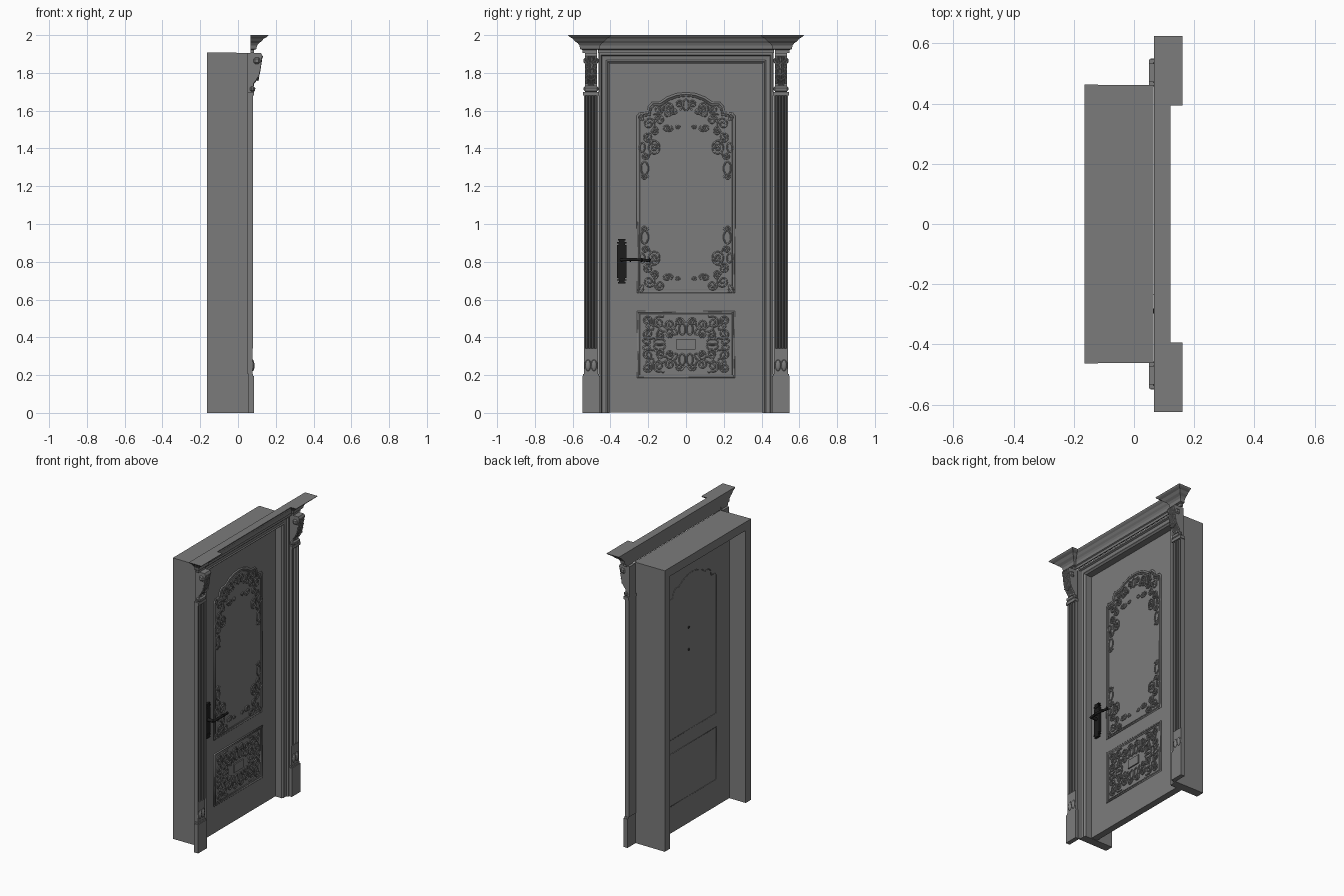
import bpy, bmesh, math
from mathutils import Vector, Matrix

cube = bpy.data.objects.get("Cube")
if cube:
    bpy.data.objects.remove(cube)


def material(name, rgb, rough):
    m = bpy.data.materials.new(name)
    m.use_nodes = True
    m.diffuse_color = (*rgb, 1)
    node = m.node_tree.nodes["Principled BSDF"]
    node.inputs["Base Color"].default_value = (*rgb, 1)
    node.inputs["Roughness"].default_value = rough
    return m


GREY = material("painted grey", (0.2, 0.2, 0.2), 0.6)
BLACK = material("black metal", (0.012, 0.012, 0.012), 0.5)


def finish(name, bm, mat=GREY):
    bmesh.ops.recalc_face_normals(bm, faces=bm.faces)
    me = bpy.data.meshes.new(name)
    bm.to_mesh(me)
    bm.free()
    me.materials.append(mat)
    ob = bpy.data.objects.new(name, me)
    bpy.context.collection.objects.link(ob)
    return ob


def loft(name, rings, mat=GREY):
    """Skin closed rings of equal length and cap both ends."""
    bm = bmesh.new()
    rows = [[bm.verts.new(p) for p in r] for r in rings]
    n = len(rows[0])
    for a, b in zip(rows, rows[1:]):
        for i in range(n):
            j = (i + 1) % n
            bm.faces.new((a[i], a[j], b[j], b[i]))
    bm.faces.new(rows[0])
    bm.faces.new(rows[-1])
    return finish(name, bm, mat)


def box(name, x, y, z, mat=GREY):
    ring = lambda h: [(x[0], y[0], h), (x[1], y[0], h), (x[1], y[1], h), (x[0], y[1], h)]
    return loft(name, [ring(z[0]), ring(z[1])], mat)


def along_y(name, profile, y0, y1):
    return loft(name, [[(x, y, z) for x, z in profile] for y in (y0, y1)])


def tubes(name, lines, radius, closed=False, mat=GREY, res=1):
    cu = bpy.data.curves.new(name, 'CURVE')
    cu.dimensions = '3D'
    cu.bevel_depth = radius
    cu.bevel_resolution = res
    cu.use_fill_caps = True
    for pts in lines:
        sp = cu.splines.new('POLY')
        sp.points.add(len(pts) - 1)
        for p, co in zip(sp.points, pts):
            p.co = (*co, 1)
        sp.use_cyclic_u = closed
    cu.materials.append(mat)
    ob = bpy.data.objects.new(name, cu)
    bpy.context.collection.objects.link(ob)
    return ob


def ball(name, at, size, mat=GREY):
    bm = bmesh.new()
    bmesh.ops.create_uvsphere(bm, u_segments=12, v_segments=8, radius=1,
                              matrix=Matrix.Translation(at) @ Matrix.Diagonal((*size, 1)))
    for f in bm.faces:
        f.smooth = True
    return finish(name, bm, mat)


# Deep jamb with a moulded front, swept as a mitred U round the opening
HALF, TOP = 0.405, 1.85
jamb = [(0, -.165), (0, .045), (.01, .055), (.018, .05), (.04, .052),
        (.045, .064), (.056, .064), (.058, -.165)]
path = [(-1, 0), (-1, 1), (1, 1), (1, 0)]
loft("door_frame", [[(x, s * (HALF + d), h * (TOP + d)) for d, x in jamb] for s, h in path])

# Door leaf
box("door_leaf", (-.045, 0), (-HALF, HALF), (0.003, TOP))

# Panel mouldings on both faces
half = [(.26, .635), (.26, 1.575), (.245, 1.588), (.205, 1.592), (.198, 1.625), (.18, 1.645),
        (.14, 1.645), (.1, 1.672), (.05, 1.69)]
arched = half + [(0, 1.695)] + [(-y, z) for y, z in reversed(half)]
lower = [(.26, .185), (.26, .54), (-.26, .54), (-.26, .185)]


def inset(outline, k, mid):
    return [(y * (1 - k / .26), z + (k if z < mid else -k)) for y, z in outline]


for label, outline, mid in (("upper", arched, 1.1), ("lower", lower, .36)):
    for k, r in ((.004, .007), (.017, .004)):
        tubes(label + "_panel_moulding", [[(0, y, z) for y, z in inset(outline, k, mid)]], r, True)
    tubes(label + "_back_moulding", [[(-.045, y, z) for y, z in outline]], .003, True)


# Scrollwork
def scroll(y, z, r, start, turn, turns=1.6):
    """Spiral that ends in a tail leaving the outer coil."""
    pts, n = [], 26
    for i in range(n + 1):
        t = i / n
        a = start + turn * t * turns * math.tau
        q = r * (.15 + .85 * t)
        pts.append((y + q * math.cos(a), z + q * math.sin(a)))
    a = start + turn * turns * math.tau
    d = Vector((-math.sin(a), math.cos(a))) * turn
    for k in (.6, 1.2):
        pts.append((pts[-1][0] + d.x * r * k * .6, pts[-1][1] + d.y * r * k * .6))
    return pts


def leaf(y, z, length, angle):
    """Small pointed loop."""
    pts = []
    for i in range(11):
        t = i / 10 * math.tau
        u, v = length * (1 - math.cos(t)) / 2, length * .28 * math.sin(t)
        pts.append((y + u * math.cos(angle) - v * math.sin(angle),
                    z + u * math.sin(angle) + v * math.cos(angle)))
    return pts


corner = [scroll(.195, 1.53, .033, 0, 1), scroll(.2, 1.46, .026, 2, -1), scroll(.165, 1.4, .034, 3, 1),
          scroll(.215, 1.36, .018, 1, -1), scroll(.14, 1.55, .026, 4, -1), scroll(.085, 1.51, .014, 2, 1),
          scroll(.22, 1.25, .016, 5, 1), scroll(.165, 1.49, .018, 0, -1), scroll(.045, 1.515, .01, 1, -1),
          leaf(.22, 1.33, .07, -1.6), leaf(.12, 1.51, .05, 3.3), leaf(.23, 1.55, .04, 1.2),
          leaf(.18, 1.44, .05, -2.4), leaf(.23, 1.43, .05, -1.5)]
crest = [scroll(.145, 1.605, .025, 1, 1), scroll(.09, 1.615, .03, 3, -1), scroll(.035, 1.635, .022, 0, 1),
         leaf(0, 1.6, .06, 1.57), leaf(.05, 1.59, .05, .4), leaf(.11, 1.575, .05, 2.6)]
mirror = lambda pts, s, flip: [(0.002, s * y, (flip - z) if flip else z) for y, z in pts]
upper = [mirror(p, s, f) for s in (1, -1) for f in (0, 2.225) for p in corner]
upper += [mirror(p, s, 0) for s in (1, -1) for p in crest]
tubes("upper_scrollwork", upper, .0045)

C = .363
quarter = [scroll(.205, C + .125, .026, 0, 1), scroll(.2, C + .055, .028, 2, -1), scroll(.145, C + .115, .03, 4, 1),
           scroll(.085, C + .105, .03, 1, -1), scroll(.135, C + .045, .022, 3, 1), scroll(.035, C + .12, .02, 5, 1),
           scroll(.085, C + .05, .015, 2, 1), leaf(.02, C + .05, .06, 1.57), leaf(.17, C + .08, .05, .6),
           leaf(.1, C + .07, .05, .5), leaf(.11, C + .012, .06, 0), leaf(.19, C + .01, .04, .3),
           leaf(.05, C + .05, .04, 1.0)]
tubes("lower_scrollwork", [mirror(p, s, f) for s in (1, -1) for f in (0, 2 * C) for p in quarter], .0045)
box("centre_plaque", (0, .008), (-.05, .05), (.335, .392))

# Fluted pilaster cross-section
flutes = [(.05, .465), (.08, .465)]
for i in range(4):
    c = .4795 + i * .0157
    flutes += [(.08, c - .006), (.066, c - .003), (.066, c + .003), (.08, c + .006)]
flutes += [(.08, .541), (.05, .541)]

corbel = [(.05, 1.905), (.122, 1.905), (.13, 1.89), (.122, 1.87), (.118, 1.83), (.11, 1.79), (.095, 1.76),
          (.082, 1.745), (.082, 1.73), (.092, 1.72), (.09, 1.705), (.08, 1.695), (.05, 1.695)]
steps = [(1.905, 0), (1.922, 0), (1.926, .012), (1.945, .016), (1.957, .025), (1.968, .04),
         (1.982, .052), (1.987, .062), (1.992, .07), (2.0, .076)]

for s, side in ((1, "left"), (-1, "right")):
    ys = lambda a, b: (s * a, s * b)
    box(side + "_plinth", (.055, .085), ys(.456, .549), (0, .195))
    box(side + "_plinth_cap", (.055, .08), ys(.46, .545), (.195, .207))
    box(side + "_lower_block", (.05, .078), ys(.465, .541), (.207, .34))
    loft(side + "_fluted_pilaster", [[(x, s * y, z) for x, y in flutes] for z in (.34, 1.68)])
    box(side + "_capital_band", (.05, .086), ys(.46, .546), (1.68, 1.70))
    for y in (.487, .519):
        ball(side + "_base_leaf", (.076, s * y, .25), (.012, .015, .03))
        tubes(side + "_base_arch", [[(.078, s * y + .019 * math.cos(a / 8 * math.pi),
                                      .235 + .045 * math.sin(a / 8 * math.pi)) for a in range(9)]], .003)
    along_y(side + "_corbel", corbel, s * .472, s * .534)
    # Carved ribs and scroll eyes on the corbel
    ribs = [[(x, s * (.503 + k * .026 * (1 - abs(z - 1.82) / .16)), z) for x, z in corbel[2:9]]
            for k in (-1, -.5, 0, .5, 1)]
    for z in (1.78, 1.81, 1.84, 1.87):
        ribs += [[(.1 + (z - 1.75) * .17, s * .503, z - .02), (.104 + (z - 1.75) * .17, s * (.503 + q * .03), z)]
                 for q in (-1, 1)]
    tubes(side + "_corbel_carving", ribs, .004)
    for z, x, r in ((1.865, .1, .02), (1.715, .076, .013)):
        box(side + "_corbel_scroll", (x - r, x + r), ys(.464, .542), (z - r, z + r)).modifiers.new(
            "round", 'BEVEL').width = r * .55
    # Flared cornice block
    loft(side + "_cornice_block", [[(.067, s * (.47 - e), z), (.085 + e, s * (.47 - e), z),
                                    (.085 + e, s * (.548 + e), z), (.067, s * (.548 + e), z)]
                                   for z, e in steps])

# Cornice between the blocks
along_y("cornice_rail", [(.067, 2.0), (.067, 1.905)] + [(.075 + e * .6, z) for z, e in steps], -.465, .465)

# Handle: back plate, finials, spindle and lever
HY = -.34
box("handle_plate", (0, .014), (HY - .024, HY + .024), (.715, .89), BLACK)
for z, d in ((.89, 1), (.715, -1)):
    for w, a, b in ((.018, 0, .008), (.026, .008, .014), (.014, .014, .022), (.02, .022, .03)):
        box("plate_finial", (0, .016), (HY - w, HY + w), tuple(sorted((z + d * a, z + d * b))), BLACK)
tubes("handle_spindle", [[(0, HY, .81), (.055, HY, .81)]], .011, mat=BLACK, res=3)
tubes("handle_lever", [[(.055, HY - .008, .81), (.058, HY + .05, .813), (.056, HY + .1, .81),
                        (.05, HY + .15, .806)]], .008, mat=BLACK, res=3)
for y, r in ((.045, .011), (.105, .011), (.148, .009)):
    ball("lever_ring", (.055, HY + y, .81), (r, .006, r), BLACK)

# Small viewer and lock pegs on the back
for z in (1.33, 1.18):
    ball("back_peg", (-.045, .035, z), (.006, .008, .008), BLACK)
